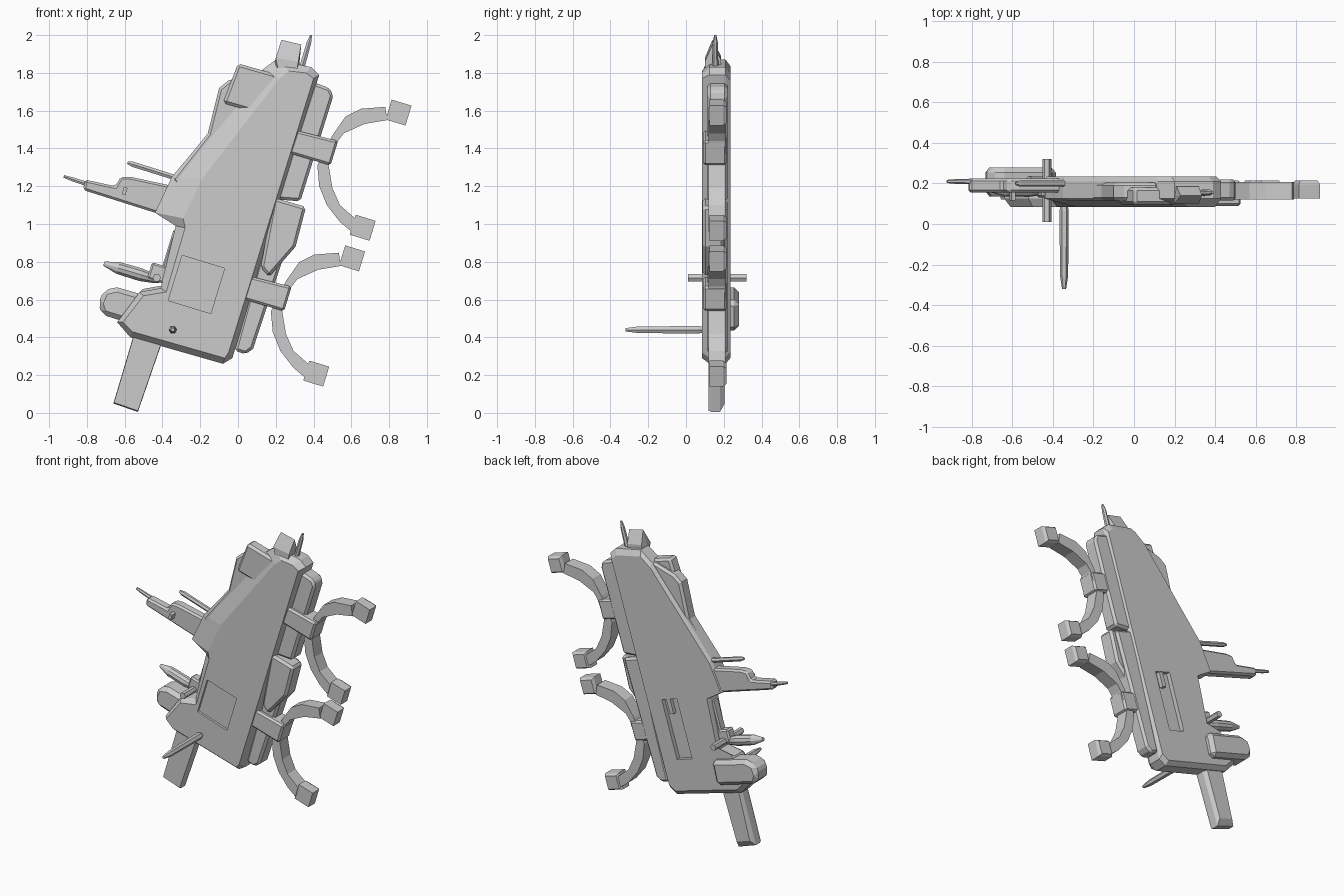
import bpy, bmesh, math
from mathutils import Vector

if "Cube" in bpy.data.objects:
    bpy.data.objects.remove(bpy.data.objects["Cube"])

TILT = math.radians(17)


def make(name, bm, bevel=0):
    bmesh.ops.recalc_face_normals(bm, faces=bm.faces)
    me = bpy.data.meshes.new(name)
    bm.to_mesh(me)
    bm.free()
    ob = bpy.data.objects.new(name, me)
    bpy.context.collection.objects.link(ob)
    if bevel:
        m = ob.modifiers.new("edge", "BEVEL")
        m.width, m.segments = bevel, 1
        m.limit_method = 'ANGLE'
        m.angle_limit = math.radians(40)
    return ob


def loft(name, rings, bevel=0):
    """Join outlines [(y, [(x, z), ...]), ...] and cap both ends."""
    bm = bmesh.new()
    rs = [[bm.verts.new((x, y, z)) for x, z in pts] for y, pts in rings]
    n = len(rs[0])
    for a, b in zip(rs, rs[1:]):
        for i in range(n):
            j = (i + 1) % n
            bm.faces.new((a[i], a[j], b[j], b[i]))
    bm.faces.new(rs[0])
    bm.faces.new(rs[-1])
    return make(name, bm, bevel)


def plate(name, pts, y0, y1, bevel=0):
    return loft(name, [(y0, pts), (y1, pts)], bevel)


def tilted(cx, cz, w, h):
    c, s = math.cos(TILT), math.sin(TILT)
    return [(cx + u * w / 2 * c + v * h / 2 * s, cz - u * w / 2 * s + v * h / 2 * c)
            for u, v in ((-1, -1), (1, -1), (1, 1), (-1, 1))]


def shrink(pts, f):
    cx = sum(p[0] for p in pts) / len(pts)
    cz = sum(p[1] for p in pts) / len(pts)
    return [(cx + (x - cx) * f, cz + (z - cz) * f) for x, z in pts]


def rod(name, a, b, profile, sides=6):
    """Turned rod from a to b; profile is [(fraction, radius), ...]."""
    a, b = Vector(a), Vector(b)
    q = (b - a).to_track_quat('Z', 'Y')
    bm = bmesh.new()
    rs = []
    for t, r in profile:
        rs.append([bm.verts.new(a.lerp(b, t) + q @ Vector((
            r * math.cos(2 * math.pi * k / sides), r * math.sin(2 * math.pi * k / sides), 0)))
            for k in range(sides)])
    for p, n in zip(rs, rs[1:]):
        for k in range(sides):
            j = (k + 1) % sides
            bm.faces.new((p[k], p[j], n[j], n[k]))
    bm.faces.new(rs[0])
    bm.faces.new(rs[-1])
    return make(name, bm)


def cut(target, pts, y0, y1):
    c = plate("recess_cutter", pts, y0, y1)
    c.hide_render = True
    c.hide_viewport = False
    m = target.modifiers.new("recess", 'BOOLEAN')
    m.operation, m.solver, m.object = 'DIFFERENCE', 'EXACT', c
    bpy.context.view_layer.objects.active = target
    bpy.ops.object.modifier_apply(modifier=m.name)
    bpy.data.objects.remove(c)


# Main hull: chamfered slab with a wide sloping bevel on the upper left front
side = [(-.64, .48), (-.57, .40), (-.08, .26), (-.03, .29), (.43, 1.79), (.39, 1.83), (.20, 1.87),
        (.12, 1.81), (-.35, 1.25), (-.44, 1.06), (-.33, .99), (-.41, .66), (-.52, .64)]
front = [(-.61, .48), (-.56, .43), (-.07, .29), (-.05, .32), (.40, 1.77), (.36, 1.80), (.27, 1.81),
         (.22, 1.77), (-.19, 1.24), (-.29, 1.03), (-.28, .98), (-.38, .64), (-.50, .62)]
hull = loft("hull", [(.085, front), (.125, side), (.21, side), (.235, shrink(side, .96))])
cut(hull, tilted(-.22, .68, .235, .25), .05, .10)
cut(hull, tilted(-.095, .72, .12, .40), .205, .28)
plate("rear_slot_block", tilted(-.04, .86, .03, .10), .20, .232)

# Upper left side plate, cover and top cap
plate("side_plate", [(-.10, 1.72), (-.05, 1.76), (.12, 1.81), (.10, 1.45), (-.30, 1.15),
                     (-.35, 1.24), (-.16, 1.48)], .115, .205, .015)
plate("square_cover", [(0, 1.85), (.21, 1.79), (.13, 1.58), (-.08, 1.64)], .095, .18, .015)
cap = [(.19, 1.83), (.32, 1.80), (.335, 1.95), (.23, 1.975)]
loft("top_cap", [(.10, [(.21, 1.83), (.31, 1.80), (.32, 1.86), (.20, 1.88)]), (.14, cap),
                 (.185, [(.20, 1.83), (.31, 1.80), (.32, 1.87), (.21, 1.89)])])
rod("antenna", (.33, .155, 1.80), (.387, .155, 2.0), [(0, .017), (.8, .014), (1, .006)])

# Right side rails and stepped block
plate("lower_rail", [(-.02, .33), (.04, .31), (.08, .34), (.33, 1.09), (.20, 1.13)],
      .115, .22, .015)
plate("upper_rail", [(.20, 1.13), (.33, 1.12), (.505, 1.68), (.485, 1.72), (.40, 1.75)],
      .115, .22, .015)
plate("stepped_block", [(.12, .77), (.165, .72), (.305, .88), (.36, 1.09), (.19, 1.14)],
      .087, .20, .015)

# Two clamps, each with a mount, a curved arm and two pads
arm = [(.78, 1.62), (.65, 1.61), (.57, 1.57), (.50, 1.47), (.42, 1.31), (.43, 1.20), (.47, 1.10),
       (.54, 1.01), (.60, .96), (.62, 1.03), (.54, 1.10), (.50, 1.19), (.48, 1.31), (.53, 1.44),
       (.56, 1.48), (.67, 1.53), (.79, 1.55)]
mount = [(.31, 1.495), (.53, 1.44), (.49, 1.31), (.27, 1.375)]
for label, dx, dz in (("upper", 0, 0), ("lower", -.246, -.772)):
    def move(pts):
        return [(x + dx, z + dz) for x, z in pts]
    plate(label + "_clamp_arm", move(arm), .12, .208)
    plate(label + "_clamp_mount", move(mount), .09, .215, .012)
    for k, (px, pz) in enumerate(((.85, 1.59), (.66, .98))):
        pad = move(tilted(px, pz, .11, .11))
        loft(f"{label}_clamp_pad_{k}", [(.125, pad), (.195, pad), (.215, shrink(pad, .8))])

# Lower fin
fin = [(-.55, .42), (-.40, .38), (-.53, .005), (-.66, .05)]
loft("lower_fin", [(.12, shrink(fin, .97)), (.135, fin), (.18, fin),
                   (.205, [(-.54, .42), (-.42, .38), (-.53, .05), (-.63, .08)])])

# Left arm with barrels
plate("gun_arm", [(-.82, 1.18), (-.44, 1.06), (-.34, 1.05), (-.34, 1.20), (-.57, 1.25), (-.62, 1.25),
                  (-.65, 1.20), (-.81, 1.235)], .155, .225, .012)
rod("gun_barrel", (-.78, .21, 1.205), (-.922, .21, 1.252), [(0, .014), (.7, .012), (1, .008)])
rod("upper_barrel", (-.33, .20, 1.245), (-.585, .20, 1.325), [(0, .016), (.9, .016), (1, .008)])
plate("gun_sight", tilted(-.60, 1.175, .02, .04), .115, .215)

# Lower left nacelle, small missile, crossbar and its pylon
plate("nacelle", [(-.74, .58), (-.71, .65), (-.64, .665), (-.38, .59), (-.42, .43), (-.64, .495),
                  (-.72, .52)], .135, .28, .025)
rod("missile", (-.41, .17, .70), (-.71, .17, .79),
    [(0, .012), (.12, .025), (.35, .036), (.75, .034), (1, .012)], 10)
plate("pylon", tilted(-.42, .74, .10, .09), .13, .20, .01)
rod("crossbar", (-.43, .01, .715), (-.43, .32, .715), [(0, .022), (1, .022)])
plate("left_strip", tilted(-.36, .84, .04, .26), .135, .195, .008)

# Spike pointing forwards
rod("front_spike", (-.345, .11, .44), (-.345, -.32, .44),
    [(0, .012), (.1, .023), (.85, .02), (1, .010)])
